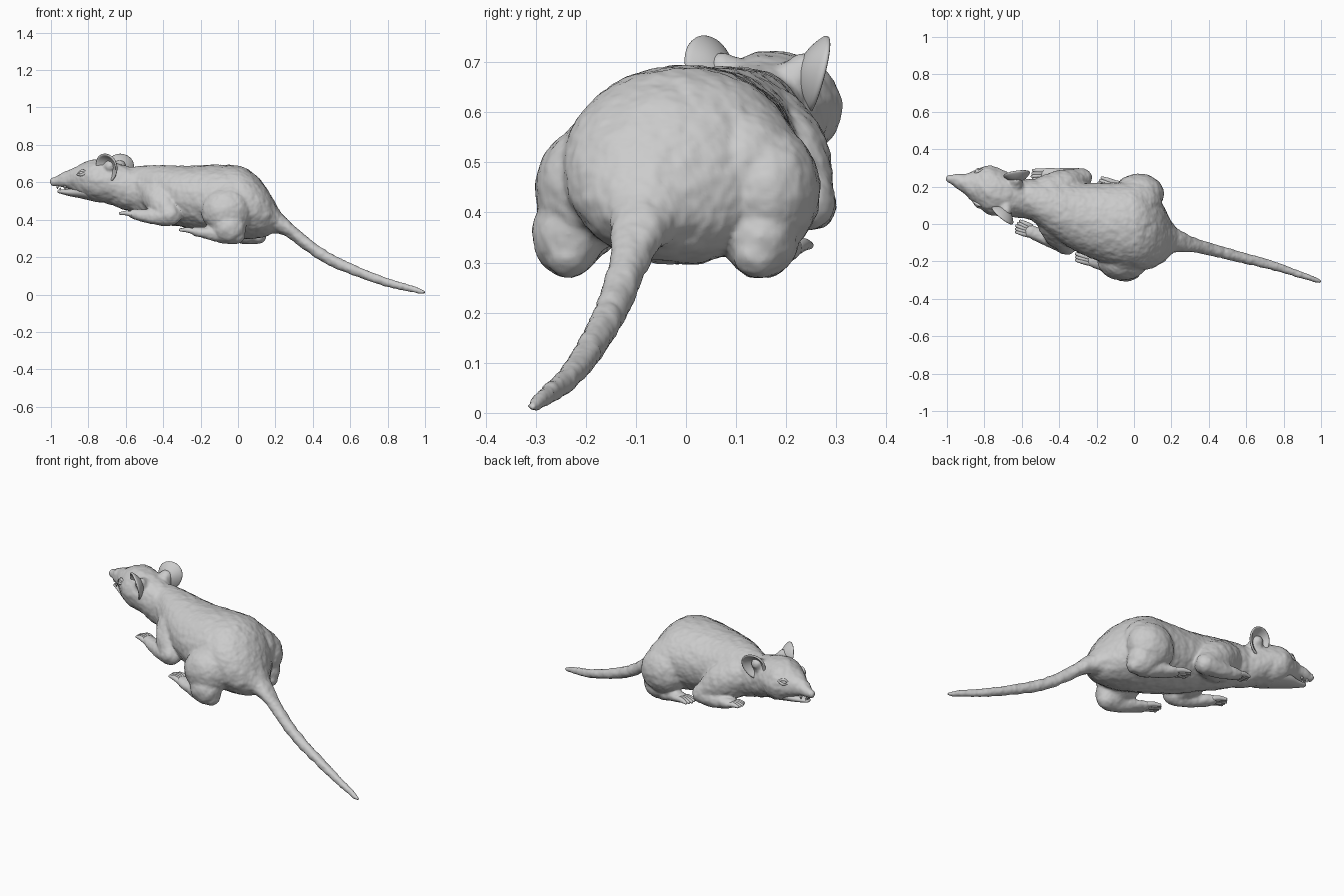
import bpy, bmesh, math
from mathutils import Vector, Matrix

if "Cube" in bpy.data.objects:
    bpy.data.objects.remove(bpy.data.objects["Cube"])

X = Vector((1, 0, 0))


def spline(pts, steps):
    # smooth interpolation through (x, y, z, half width, half height)
    out = []
    for i in range(len(pts) - 1):
        a, b, c, d = (pts[max(i - 1, 0)], pts[i], pts[i + 1], pts[min(i + 2, len(pts) - 1)])
        for s in range(steps):
            t = s / steps
            out.append([0.5 * (2 * q + (r - p) * t + (2 * p - 5 * q + 4 * r - w) * t * t
                        + (3 * q - p - 3 * r + w) * t ** 3) for p, q, r, w in zip(a, b, c, d)])
    return out + [list(pts[-1])]


def loft(bm, pts, axis=None, steps=6, n=24):
    # elliptical tube with rounded ends
    pts = [p if len(p) == 5 else (*p, p[3]) for p in pts]
    path = spline(pts, steps)
    rings = []
    last = len(path) - 1
    for i, p in enumerate(path):
        c = Vector(p[:3])
        t = axis or (Vector(path[min(i + 1, last)][:3]) - Vector(path[max(i - 1, 0)][:3])).normalized()
        caps = [(0, 1)]
        r = min(p[3], p[4])
        if i == 0:
            caps = [(-.97 * r, .25), (-.8 * r, .6), (-.45 * r, .89), (0, 1)]
        elif i == last:
            caps = [(0, 1), (.45 * r, .89), (.8 * r, .6), (.97 * r, .25)]
        side = Vector((0, 0, 1)).cross(t).normalized()
        up = t.cross(side)
        for off, k in caps:
            rings.append([bm.verts.new(c + t * off + side * (p[3] * k * math.cos(a)) + up * (p[4] * k * math.sin(a)))
                          for a in (j * math.tau / n for j in range(n))])
    for a, b in zip(rings, rings[1:]):
        for j in range(n):
            bm.faces.new((a[j], a[(j + 1) % n], b[(j + 1) % n], b[j]))
    bm.faces.new(rings[0][::-1])
    bm.faces.new(rings[-1])


def ball(bm, c, r):
    m = Matrix.Translation(c) @ Matrix.Diagonal((*r, 1))
    bmesh.ops.create_uvsphere(bm, u_segments=28, v_segments=18, radius=1, matrix=m)


def finish(name, bm):
    bmesh.ops.recalc_face_normals(bm, faces=bm.faces)
    for f in bm.faces:
        f.smooth = True
    me = bpy.data.meshes.new(name)
    bm.to_mesh(me)
    bm.free()
    ob = bpy.data.objects.new(name, me)
    bpy.context.collection.objects.link(ob)
    return ob


# lower limbs: path from elbow or heel to the knuckles, then the toe tip and toe radius
limbs = {
    "near_front": ([(-.35, -.112, .42, .048), (-.40, -.1, .414, .045), (-.49, -.068, .42, .037),
                    (-.56, -.035, .43, .036, .025)], (-.628, -.01, .434), .014),
    "far_front": ([(-.275, .245, .417, .052), (-.34, .255, .412, .046), (-.42, .26, .415, .038),
                   (-.48, .26, .422, .036, .025)], (-.545, .255, .425), .014),
    "near_hind": ([(-.01, -.235, .318, .048), (-.08, -.228, .318, .046, .044), (-.16, -.208, .328, .043, .033),
                   (-.23, -.186, .338, .04, .023)], (-.308, -.16, .346), .015),
    "far_hind": ([(.105, .14, .318, .048), (.03, .158, .315, .046, .044), (-.05, .178, .324, .043, .033),
                  (-.11, .197, .33, .04, .023)], (-.19, .218, .335), .015),
}

# body: torso with tail root, skull, thighs, arms and feet fused into one skin
bm = bmesh.new()
loft(bm, [(-.64, .15, .575, .09, .09), (-.55, .13, .56, .11, .125), (-.42, .075, .545, .155, .146),
          (-.28, .03, .522, .19, .165), (-.12, 0, .507, .22, .186), (.01, -.012, .492, .235, .194),
          (.09, -.028, .47, .21, .17), (.15, -.05, .442, .158, .13), (.19, -.07, .415, .1, .087),
          (.225, -.085, .385, .066, .06), (.28, -.1, .343, .048, .046), (.36, -.122, .276, .036, .041),
          (.5, -.16, .183, .031, .034), (.75, -.225, .08, .024, .025), (.93, -.285, .03, .017, .018),
          (.992, -.305, .0125, .011, .0115)], X, 8, 32)
loft(bm, [(-.985, .242, .602, .022, .024), (-.95, .23, .61, .038, .034), (-.9, .212, .615, .056, .05),
          (-.85, .196, .613, .09, .078), (-.78, .183, .61, .13, .11), (-.70, .164, .602, .122, .115),
          (-.6, .14, .57, .108, .118), (-.52, .11, .56, .1, .1)], X)
for c, r in [((-.06, -.195, .445), (.135, .106, .125)), ((-.045, -.235, .357), (.088, .072, .086)),
             ((-.04, -.135, .48), (.15, .13, .13)), ((.0, .11, .485), (.15, .13, .135)),
             ((.025, .16, .445), (.135, .108, .13)), ((.06, .15, .35), (.095, .075, .08))]:
    ball(bm, c, r)
loft(bm, [(-.43, .01, .53, .09), (-.39, -.06, .47, .08), (-.36, -.11, .428, .055)])
loft(bm, [(-.47, .14, .55, .115), (-.37, .19, .49, .105), (-.29, .238, .425, .06)])
# ear roots
loft(bm, [(-.69, .14, .635, .06), (-.685, .075, .685, .034)])
loft(bm, [(-.645, .185, .635, .06), (-.632, .235, .685, .034)])
for path, tip, r in limbs.values():
    loft(bm, path)
body = finish("body_and_tail", bm)
m = body.modifiers.new("fuse", 'REMESH')
m.mode, m.voxel_size, m.use_smooth_shade = 'VOXEL', .007, True
m = body.modifiers.new("blend", 'SMOOTH')
m.factor, m.iterations = .5, 10
fur = bpy.data.textures.new("fur", 'CLOUDS')
fur.noise_scale = .04
m = body.modifiers.new("fur", 'DISPLACE')
m.texture, m.strength, m.mid_level = fur, .009, .4

# toes
for name, (path, tip, r) in limbs.items():
    bm = bmesh.new()
    base = Vector(path[-1][:3])
    d = Vector(tip) - base
    side = Vector((0, 0, 1)).cross(d).normalized()
    for i in range(-2, 3):
        e = Matrix.Rotation(i * .06, 3, 'Z') @ d * (1 - .07 * abs(i))
        s = base + side * (i * .012)
        p = s + e * .5 + Vector((0, 0, .004))
        q = s + e
        loft(bm, [(*s, r), (*p, r * .9), (*q, r * .55)], None, 4, 12)
    finish(name + "_toes", bm)

# lower jaw, nose tip and teeth
bm = bmesh.new()
loft(bm, [(-.955, .227, .551, .018, .01), (-.9, .212, .546, .04, .02),
          (-.84, .196, .548, .068, .034), (-.76, .18, .555, .088, .06)], X)
finish("lower_jaw", bm)
bm = bmesh.new()
ball(bm, (-.985, .244, .605), (.015, .019, .017))
finish("nose_tip", bm)
bm = bmesh.new()
for x, y, z, d in [(-.965, .225, .58, -1), (-.965, .242, .58, -1), (-.95, .218, .556, 1), (-.95, .235, .556, 1),
                   (-.925, .188, .577, -1), (-.925, .25, .577, -1)]:
    loft(bm, [(x, y, z, .007), (x, y + .001, z + d * .013, .003)], None, 3, 8)
finish("teeth", bm)

# eyes with lids
for tag, s in (("near", -1), ("far", 1)):
    y = .192 + s * .088
    bm = bmesh.new()
    ball(bm, (-.832, y, .648), (.018, .013, .012))
    finish(tag + "_eye", bm)
    bm = bmesh.new()
    for dz in (.012, -.009):
        loft(bm, [(-.858, y - s * .014, .642, .005), (-.835, y + s * (.006 - dz * .5), .649 + dz, .008),
                  (-.807, y + s * .012, .652, .005)], None, 5, 10)
    finish(tag + "_eyelids", bm)

# cupped ears
for tag, c, n, lean in (("near", (-.692, .06, .68), (-.62, -.78, 0), .28),
                        ("far", (-.625, .248, .68), (-.12, .99, 0), .25)):
    out = Vector(n).normalized()
    c = Vector(c)
    up = (Vector((.1, 0, 1)) + out * lean).normalized()
    v = out.cross(up).normalized()
    n = v.cross(up)
    n = n if n.dot(out) > 0 else -n
    bm = bmesh.new()
    mid = bm.verts.new(c - n * .02)
    prev, N = None, 32
    for k in range(1, 8):
        r = k / 7
        ring = []
        for j in range(N):
            a = j * math.tau / N
            w = .07 * (1 + .14 * math.sin(a))
            ring.append(bm.verts.new(c + v * (w * r * math.cos(a)) + up * (.078 * r * math.sin(a))
                                     + n * (.04 * r * r - .02)))
        for j in range(N):
            q = (j + 1) % N
            bm.faces.new((prev[j], prev[q], ring[q], ring[j]) if prev else (mid, ring[j], ring[q]))
        prev = ring
    ear = finish(tag + "_ear", bm)
    m = ear.modifiers.new("thickness", 'SOLIDIFY')
    m.thickness, m.offset = .012, 0
    m = ear.modifiers.new("round", 'SUBSURF')
    m.levels = m.render_levels = 1
